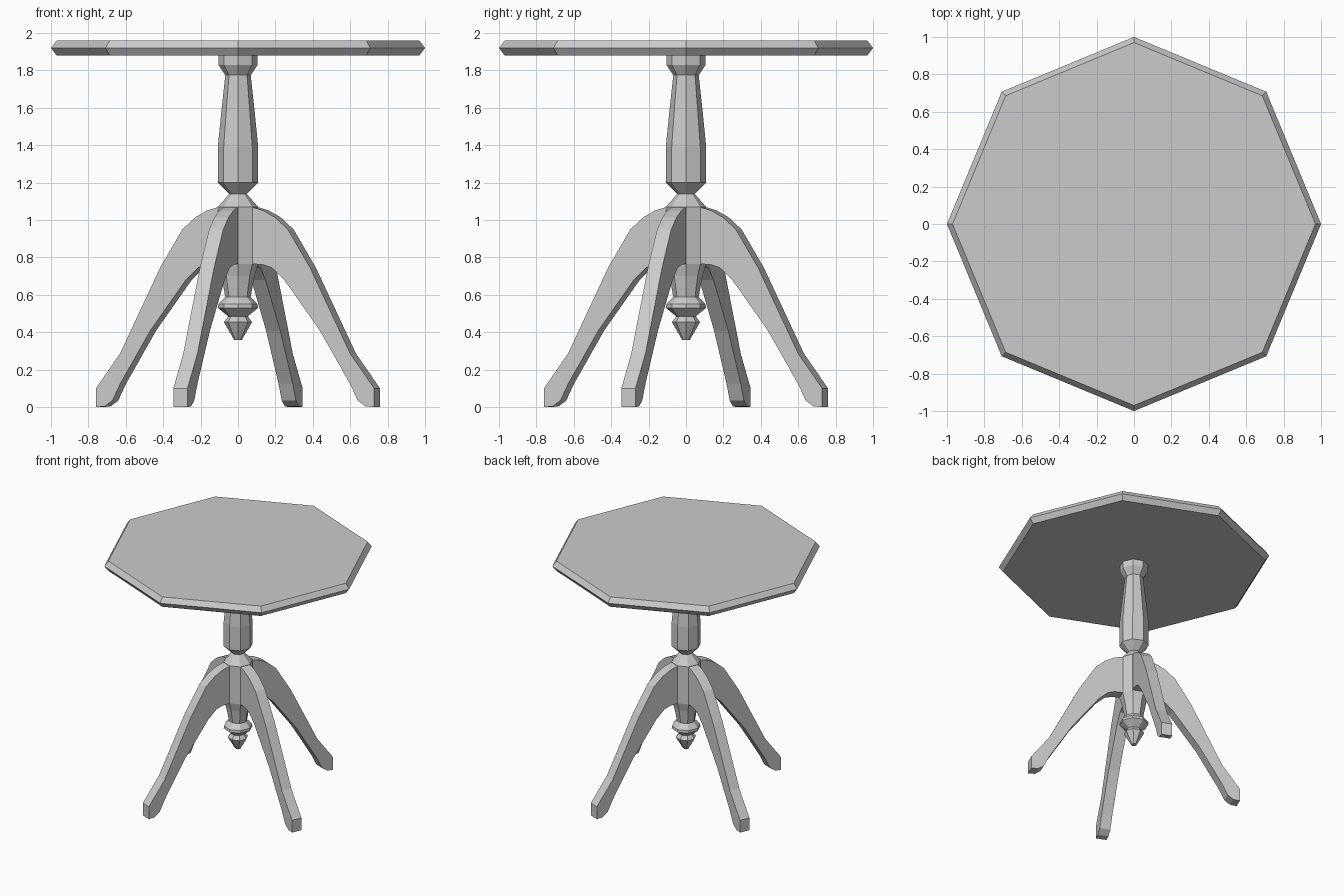
import bpy, bmesh
from math import cos, sin, pi, radians
from mathutils import Matrix

if "Cube" in bpy.data.objects:
    bpy.data.objects.remove(bpy.data.objects["Cube"])


def finish(bm, name):
    bmesh.ops.recalc_face_normals(bm, faces=bm.faces)
    mesh = bpy.data.meshes.new(name)
    bm.to_mesh(mesh)
    bm.free()
    obj = bpy.data.objects.new(name, mesh)
    bpy.context.collection.objects.link(obj)
    return obj


def loft(rings, name, matrix=Matrix()):
    """Skin a stack of equal-length closed rings and cap both ends."""
    bm = bmesh.new()
    vs = [[bm.verts.new(matrix @ Matrix.Translation(p).translation) for p in r] for r in rings]
    for a, b in zip(vs, vs[1:]):
        for i in range(len(a)):
            j = (i + 1) % len(a)
            bm.faces.new((a[i], a[j], b[j], b[i]))
    bm.faces.new(vs[0])
    bm.faces.new(vs[-1])
    return finish(bm, name)


def octagon_turning(profile, name):
    """Eight-sided turned part from (radius, height) pairs."""
    rings = [[(r * cos(k * pi / 4), r * sin(k * pi / 4), z) for k in range(8)]
             for r, z in profile]
    return loft(rings, name)


# Octagonal top with a pointed edge
octagon_turning([(0.97, 1.88), (1.0, 1.92), (0.97, 1.96)], "table_top")

# Faceted pedestal with collar, neck and hanging finial
octagon_turning([
    (0.02, 0.36), (0.047, 0.405), (0.075, 0.455), (0.052, 0.485),
    (0.107, 0.53), (0.105, 0.55), (0.068, 0.59), (0.088, 0.70),
    (0.108, 0.765), (0.108, 1.07), (0.046, 1.14), (0.108, 1.20),
    (0.108, 1.39), (0.088, 1.59), (0.068, 1.775), (0.105, 1.83),
    (0.105, 1.88)], "pedestal")

# Curved legs: matching outer and inner (distance, height) points
outer = [(0.06, 1.07), (0.105, 1.067), (0.16, 1.052), (0.23, 1.015), (0.305, 0.95),
         (0.434, 0.745), (0.666, 0.286), (0.805, 0.10), (0.805, 0.04), (0.805, 0.0)]
inner = [(0.06, 0.765), (0.105, 0.765), (0.16, 0.762), (0.214, 0.745), (0.285, 0.68),
         (0.38, 0.555), (0.49, 0.41), (0.665, 0.125), (0.71, 0.035), (0.755, 0.004)]
half = 0.041
rings = [[(ro, -half, zo), (ro, half, zo), (ri, half, zi), (ri, -half, zi)]
         for (ro, zo), (ri, zi) in zip(outer, inner)]
for n, side in enumerate(("right", "back", "left", "front")):
    loft(rings, side + "_leg", Matrix.Rotation(radians(-22.5 + 90 * n), 4, 'Z'))
